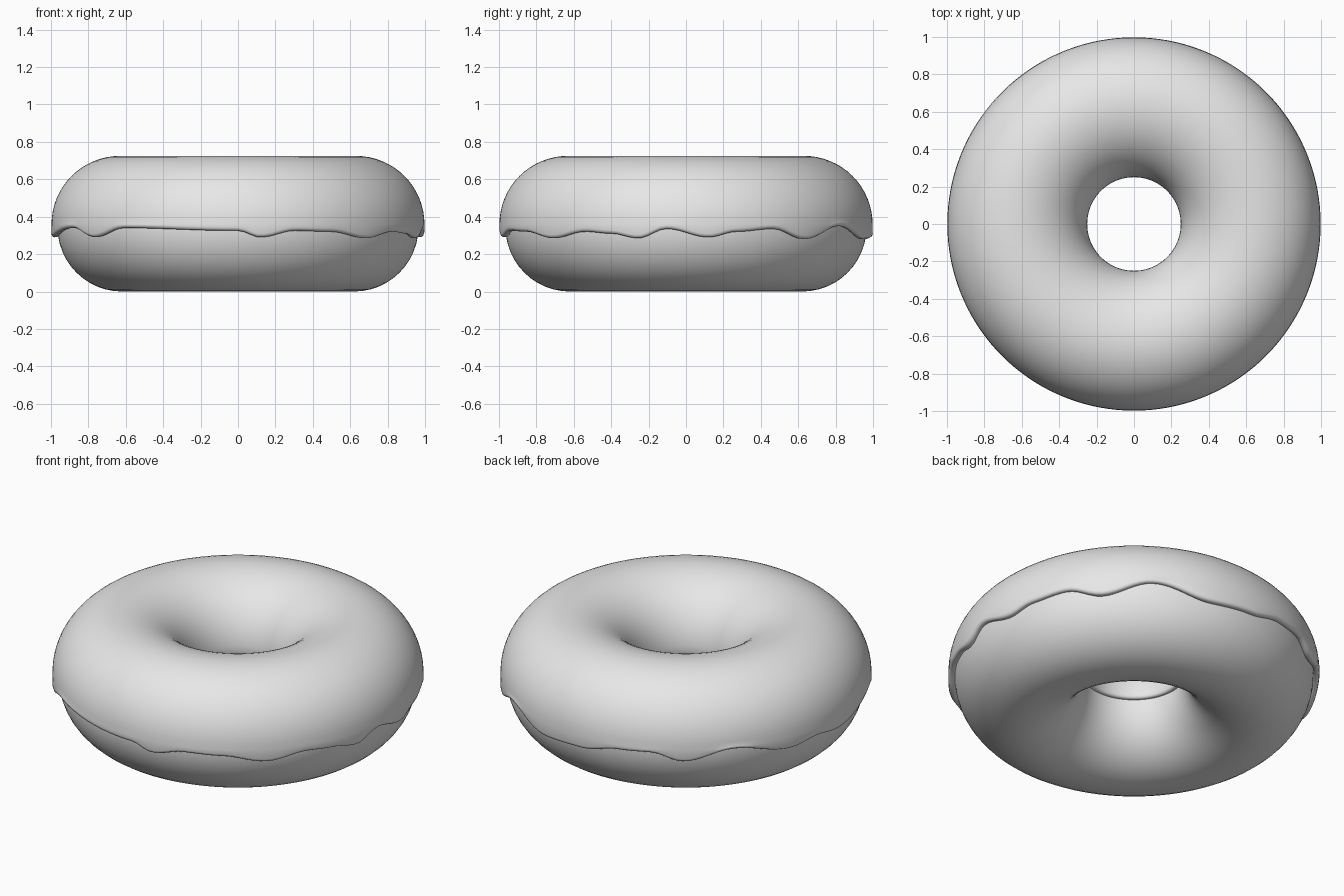
import bpy
import bmesh
import math

cube = bpy.data.objects.get("Cube")
if cube:
    bpy.data.objects.remove(cube, do_unlink=True)

SEGMENTS = 180
RING = 0.62        # distance from the axis to the middle of the dough
TUBE = 0.345       # radius of the dough tube

# Icing drip line: degrees around the ring, height of the edge
DRIPS = [(7, .29), (16, .32), (28, .335), (40, .28), (56, .35), (75, .28),
         (90, .29), (104, .33), (114, .335), (124, .29), (140, .35),
         (160, .29), (170, .31), (180, .29), (207, .34), (219, .29),
         (232, .34), (270, .325), (277, .29), (288, .325), (300, .32),
         (314, .285), (327, .32), (336, .31), (345, .285), (354, .335)]


def grey_material():
    mat = bpy.data.materials.new("plain grey")
    mat.use_nodes = True
    colour = (0.8, 0.8, 0.8, 1)
    mat.diffuse_color = colour
    mat.node_tree.nodes["Principled BSDF"].inputs["Base Color"].default_value = colour
    return mat


def drip_height(degrees):
    """Smooth periodic blend between neighbouring drip points."""
    points = [(DRIPS[-1][0] - 360, DRIPS[-1][1])] + DRIPS + [(DRIPS[0][0] + 360, DRIPS[0][1])]
    for (a, low), (b, high) in zip(points, points[1:]):
        if a <= degrees <= b:
            t = (1 - math.cos(math.pi * (degrees - a) / (b - a))) / 2
            return low + (high - low) * t


def dough_radius(z):
    """Outer radius of the dough at a height."""
    return RING + math.sqrt(max(0, TUBE ** 2 - (z - TUBE) ** 2))


def dough_profile(degrees):
    steps = 48
    angles = [2 * math.pi * i / steps for i in range(steps)]
    return [(RING + TUBE * math.cos(a), TUBE + TUBE * math.sin(a)) for a in angles]


def icing_profile(degrees):
    edge = drip_height(degrees)
    start = 0.36
    # drip tip, rounded from the dough out to the hanging skirt
    lip = [(dough_radius(edge) - 0.01, edge + 0.012),
           (dough_radius(edge) + 0.006, edge + 0.002),
           (0.983, edge), (0.994, edge + 0.006), (0.998, edge + 0.018)]
    # skirt and crown over the top, down to the hole
    steps = 32
    crown = []
    for i in range(steps + 1):
        a = math.pi * i / steps
        reach = 0.367 if a < math.pi / 2 else 0.38
        z = start + 0.365 * math.sin(a)
        if i < steps / 2:
            z = max(z, edge + 0.02 + i * 0.001)
        crown.append((0.63 + reach * math.cos(a), z))
    # inner rim tucked against the dough
    rim = [(0.253, 0.35), (0.262, 0.344), (0.285, 0.348)]
    # hidden underside inside the dough
    under = [(RING + 0.32 * math.cos(math.pi * i / 12),
              TUBE + 0.32 * math.sin(math.pi * i / 12)) for i in range(11, 0, -1)]
    return lip + crown + rim + under


def sweep(name, profile, material):
    """Sweep a closed cross-section around the vertical axis."""
    bm = bmesh.new()
    rings = []
    for s in range(SEGMENTS):
        degrees = 360 * s / SEGMENTS
        a = math.radians(degrees)
        rings.append([bm.verts.new((r * math.cos(a), r * math.sin(a), z))
                      for r, z in profile(degrees)])
    for s, ring in enumerate(rings):
        following = rings[(s + 1) % SEGMENTS]
        for i in range(len(ring)):
            j = (i + 1) % len(ring)
            bm.faces.new((ring[i], following[i], following[j], ring[j]))
    bmesh.ops.recalc_face_normals(bm, faces=bm.faces)
    mesh = bpy.data.meshes.new(name)
    bm.to_mesh(mesh)
    bm.free()
    mesh.materials.append(material)
    obj = bpy.data.objects.new(name, mesh)
    bpy.context.collection.objects.link(obj)
    bpy.ops.object.select_all(action="DESELECT")
    obj.select_set(True)
    bpy.context.view_layer.objects.active = obj
    bpy.ops.object.shade_smooth_by_angle(angle=math.radians(50))
    return obj


grey = grey_material()
sweep("dough_ring", dough_profile, grey)
sweep("icing", icing_profile, grey)
